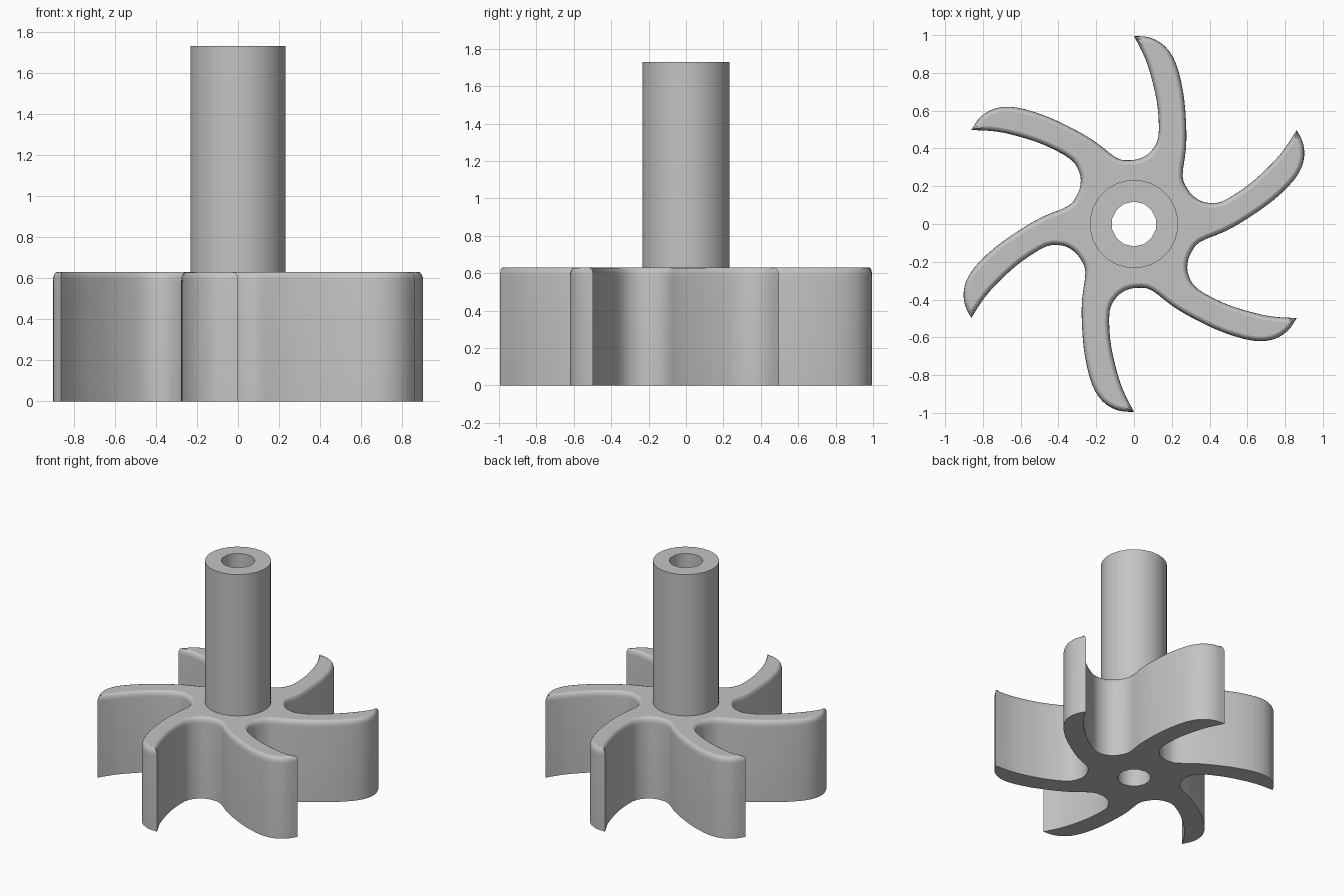
import bpy, bmesh, math
from mathutils import Vector, Matrix

if "Cube" in bpy.data.objects:
    bpy.data.objects.remove(bpy.data.objects["Cube"], do_unlink=True)

BLADES = 6
BODY_TOP, SHAFT_TOP = 0.63, 1.73
SHAFT_R, BORE_R = 0.234, 0.119
SHAFT_SIDES, BORE_SIDES = 24, 14

grey = bpy.data.materials.new("plain grey")
grey.use_nodes = True
colour = (0.55, 0.55, 0.55, 1)
grey.diffuse_color = colour
grey.node_tree.nodes["Principled BSDF"].inputs["Base Color"].default_value = colour


def turn(p, angle):
    return Matrix.Rotation(angle, 2) @ Vector(p)


def smooth_path(pts, steps):
    """Rounded path through the points, with free ends; last point left out."""
    ext = [pts[0]] + pts + [pts[-1]]
    out = []
    for a, b, c, d in zip(ext, ext[1:], ext[2:], ext[3:]):
        for i in range(steps):
            t = i / steps
            out.append(0.5 * (2 * b + (c - a) * t + (2 * a - 5 * b + 4 * c - d) * t * t
                              + (3 * b - a - 3 * c + d) * t ** 3))
    return out


def circle(r, n):
    return [turn((r, 0), 2 * math.pi * (i + 0.5) / n) for i in range(n)]


def inset(loop, d):
    """Move a counter-clockwise outline inwards."""
    out = []
    for i, p in enumerate(loop):
        along = (p - loop[i - 1]).normalized() + (loop[(i + 1) % len(loop)] - p).normalized()
        out.append(p + Vector((-along.y, along.x)).normalized() * d)
    return out


def ring(bm, loop, z):
    verts = [bm.verts.new((p.x, p.y, z)) for p in loop]
    edges = [bm.edges.new((verts[i - 1], verts[i])) for i in range(len(verts))]
    return verts, edges


def bridge(bm, low, high):
    for i in range(len(low[0])):
        bm.faces.new((low[0][i - 1], low[0][i], high[0][i], high[0][i - 1]))


def cap(bm, outer, inner):
    bmesh.ops.triangle_fill(bm, use_beauty=True, edges=outer[1] + inner[1])
    for e in outer[1] + inner[1]:
        e.smooth = False


def finish(bm, name):
    bmesh.ops.recalc_face_normals(bm, faces=bm.faces[:])
    mesh = bpy.data.meshes.new(name)
    bm.to_mesh(mesh)
    bm.free()
    mesh.materials.append(grey)
    obj = bpy.data.objects.new(name, mesh)
    bpy.context.collection.objects.link(obj)
    bpy.ops.object.select_all(action='DESELECT')
    obj.select_set(True)
    bpy.context.view_layer.objects.active = obj
    bpy.ops.object.shade_smooth_by_angle(angle=math.radians(35))


# Outline from one blade tip, through the valley, to the next tip
hollow_side = [(0, 0.995), (0.06, 0.875), (0.1, 0.745), (0.126, 0.61), (0.129, 0.46),
               (0.09, 0.385), (0.04, 0.35), (-0.02, 0.338)]
round_side = [(0.257, 0.255), (0.275, 0.4), (0.275, 0.54), (0.26, 0.7), (0.222, 0.85),
              (0.165, 0.94), (0.085, 0.987), (0, 0.995)]
step = 2 * math.pi / BLADES
sector = smooth_path([Vector(p) for p in hollow_side] + [turn(p, step) for p in round_side], 3)
outline = [turn(p, k * step) for k in range(BLADES) for p in sector]

# Bladed rotor with a rounded upper rim
bm = bmesh.new()
bottom = ring(bm, outline, 0)
lower = bottom
RIM_IN, RIM_DOWN, RIM_STEPS = 0.024, 0.045, 4
for i in range(RIM_STEPS + 1):
    a = math.pi / 2 * i / RIM_STEPS
    upper = ring(bm, inset(outline, RIM_IN * (1 - math.cos(a))),
                 BODY_TOP - RIM_DOWN * (1 - math.sin(a)))
    bridge(bm, lower, upper)
    lower = upper
cap(bm, upper, ring(bm, circle(SHAFT_R, SHAFT_SIDES), BODY_TOP))
cap(bm, bottom, ring(bm, circle(BORE_R, BORE_SIDES), 0))
finish(bm, "bladed_rotor")

# Hollow shaft, with the bore running through the rotor
bm = bmesh.new()
wall_top = ring(bm, circle(SHAFT_R, SHAFT_SIDES), SHAFT_TOP)
bore_top = ring(bm, circle(BORE_R, BORE_SIDES), SHAFT_TOP)
bridge(bm, ring(bm, circle(SHAFT_R, SHAFT_SIDES), BODY_TOP), wall_top)
bridge(bm, ring(bm, circle(BORE_R, BORE_SIDES), 0), bore_top)
cap(bm, wall_top, bore_top)
finish(bm, "hollow_shaft")
